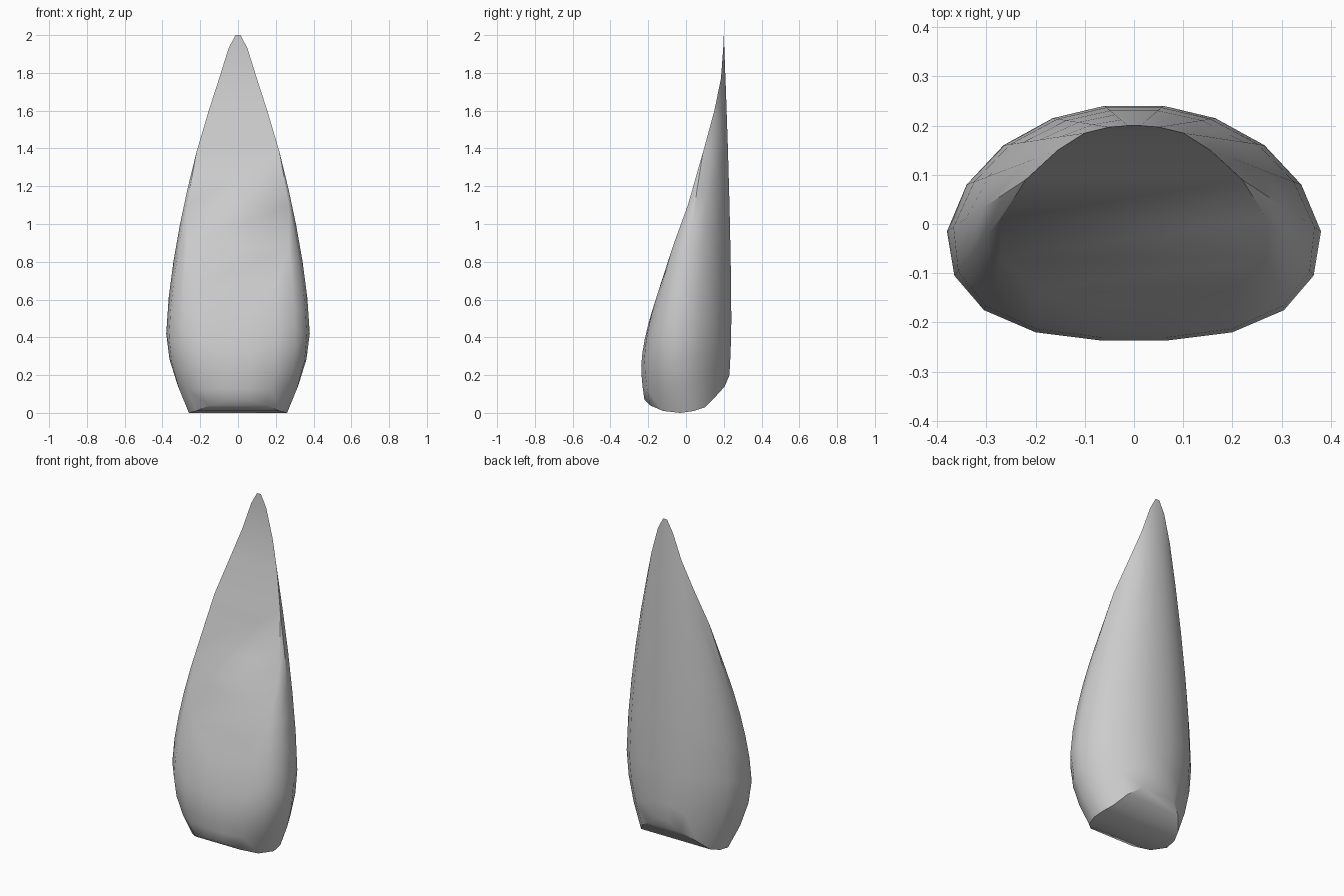
import bpy, bmesh, math

if "Cube" in bpy.data.objects:
    bpy.data.objects.remove(bpy.data.objects["Cube"])

# Half-contours (x, y, z), ordered from back to front, mirrored in x
bottom = [(.04, .23, .20), (.11, .205, .14), (.18, .16, .09), (.23, .10, .03), (.255, .04, .01),
          (.26, -.03, 0), (.22, -.12, .01), (.15, -.19, .04), (.05, -.22, .07)]
widest = [(.06, .24, .50), (.165, .215, .50), (.265, .16, .48), (.34, .08, .47), (.38, -.015, .42),
          (.365, -.105, .40), (.305, -.175, .35), (.20, -.22, .29), (.065, -.237, .25)]
rim = [(.013, .20, 2.0), (.05, .197, 1.93), (.10, .185, 1.77), (.155, .15, 1.6), (.22, .09, 1.38),
       (.27, .01, 1.1), (.27, -.07, .88), (.20, -.135, .68), (.07, -.16, .60)]
LOW, HIGH = 3, 5


def column(b, m, r):
    """Points running up one column: bulging belly, then taper to the rim."""
    pts = []
    for i in range(LOW):
        s = i / LOW
        e = 1 - (1 - s) ** 1.8
        pts.append((b[0] + (m[0] - b[0]) * e, b[1] + (m[1] - b[1]) * e, b[2] + (m[2] - b[2]) * s))
    for i in range(HIGH + 1):
        s = i / HIGH
        e = s ** 1.55
        pts.append((m[0] + (r[0] - m[0]) * e, m[1] + (r[1] - m[1]) * e, m[2] + (r[2] - m[2]) * s))
    return pts


bm = bmesh.new()
half = [column(*p) for p in zip(bottom, widest, rim)]
right = [[bm.verts.new(p) for p in c] for c in half]
left = [[bm.verts.new((-p[0], p[1], p[2])) for p in c] for c in half]
loop = right + left[::-1]

# Outer wall
for i, col in enumerate(loop):
    nxt = loop[(i + 1) % len(loop)]
    for j in range(LOW + HIGH):
        bm.faces.new((col[j], col[j + 1], nxt[j + 1], nxt[j]))

# Sloping front face and arched underside, bridged left to right
for k in (0, -1):
    for i in range(len(half) - 1):
        bm.faces.new((right[i][k], right[i + 1][k], left[i + 1][k], left[i][k]))

bmesh.ops.recalc_face_normals(bm, faces=bm.faces)
mesh = bpy.data.meshes.new("pointed_petal")
bm.to_mesh(mesh)
bm.free()
petal = bpy.data.objects.new("pointed_petal", mesh)
bpy.context.collection.objects.link(petal)
bpy.context.view_layer.objects.active = petal
petal.select_set(True)
bpy.ops.object.shade_smooth_by_angle(angle=math.radians(35))
